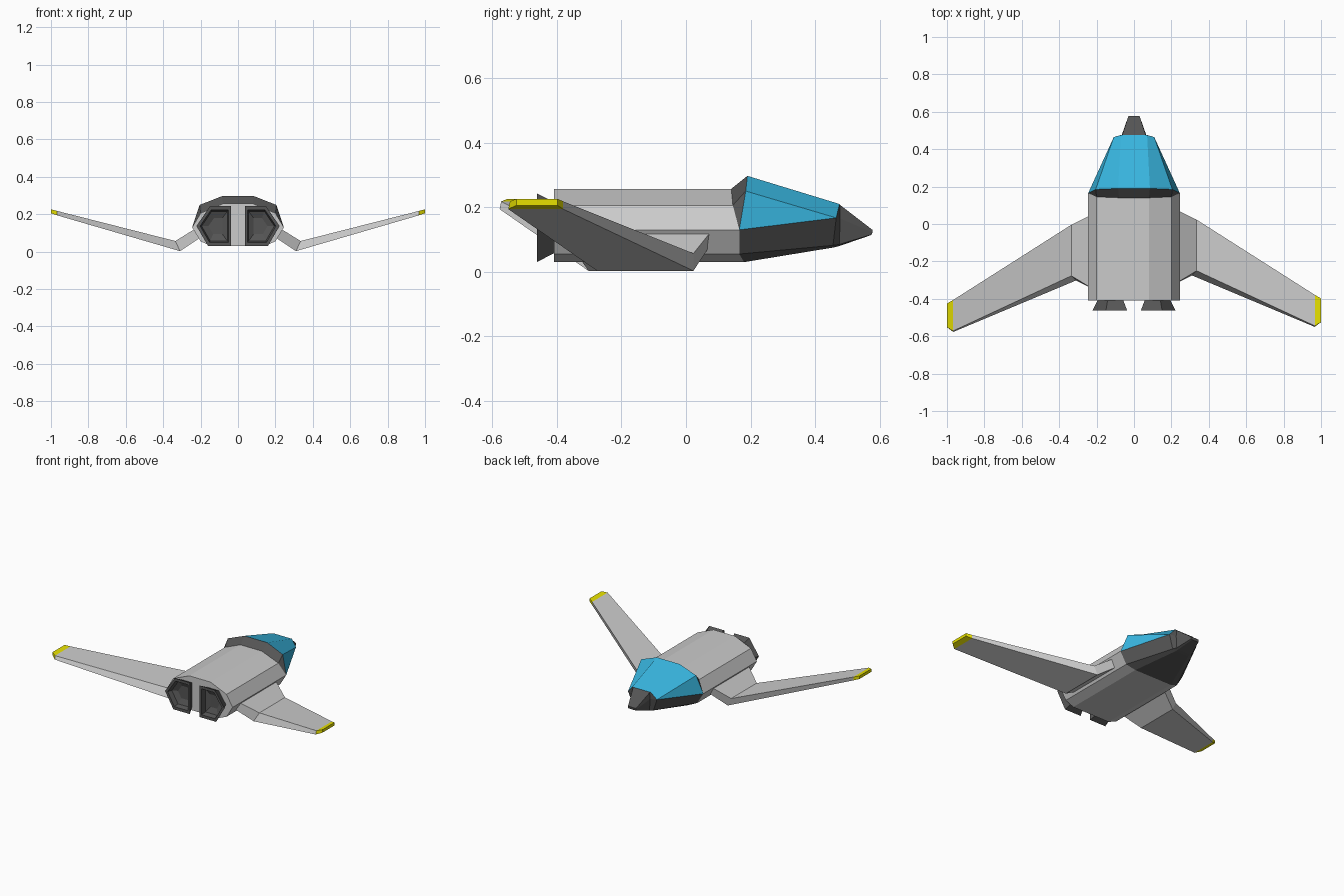
import bpy, bmesh

if "Cube" in bpy.data.objects:
    bpy.data.objects.remove(bpy.data.objects["Cube"])


def material(name, rgb):
    m = bpy.data.materials.new(name)
    m.diffuse_color = (*rgb, 1)
    m.use_nodes = True
    m.node_tree.nodes["Principled BSDF"].inputs["Base Color"].default_value = m.diffuse_color
    return m


DARK = material("dark_grey", (0.09, 0.09, 0.09))
CYAN = material("glass_cyan", (0.04, 0.47, 0.75))
YELLOW = material("tip_yellow", (0.8, 0.75, 0.0))


def loft(name, rings, mats=(), pick=None, caps=(True, True)):
    """Skin closed rings of equal point count; pick(step, segment) gives the material slot."""
    bm = bmesh.new()
    vs = [[bm.verts.new(p) for p in r] for r in rings]
    n = len(rings[0])
    for s in range(len(vs) - 1):
        for i in range(n):
            j = (i + 1) % n
            f = bm.faces.new((vs[s][i], vs[s][j], vs[s + 1][j], vs[s + 1][i]))
            f.material_index = pick(s, i) if pick else 0
    for use, ring, s in ((caps[0], vs[0], 0), (caps[1], vs[-1], len(vs) - 2)):
        if use:
            f = bm.faces.new(ring)
            f.material_index = pick(s, 0) if pick else 0
    bmesh.ops.remove_doubles(bm, verts=bm.verts, dist=0.0005)
    bmesh.ops.recalc_face_normals(bm, faces=bm.faces)
    me = bpy.data.meshes.new(name)
    bm.to_mesh(me)
    bm.free()
    for m in mats:
        me.materials.append(m)
    ob = bpy.data.objects.new(name, me)
    bpy.context.collection.objects.link(ob)
    return ob


def mirrored(half):
    return half + [(-x, y, z) for x, y, z in reversed(half)]


# Fuselage: ten-sided tube
section = [(0.08, 0.257), (0.2, 0.206), (0.245, 0.13), (0.2, 0.055), (0.14, 0.03)]
front_y = [0.14, 0.145, 0.165, 0.165, 0.18]
back = mirrored([(x, -0.408, z) for x, z in section])
front = mirrored([(x, y, z) for (x, z), y in zip(section, front_y)])
loft("fuselage", [back, front])

# Cockpit: raised collar, glass canopy above, dark hull below, stubby nose
collar = mirrored([(0.085, 0.19, 0.297), (0.205, 0.185, 0.25), (0.245, 0.165, 0.13),
                   (0.2, 0.165, 0.055), (0.14, 0.18, 0.03)])
glass_end = mirrored([(0.07, 0.475, 0.21), (0.108, 0.465, 0.167), (0.108, 0.465, 0.167),
                      (0.075, 0.455, 0.082), (0.05, 0.455, 0.075)])
nose_base = mirrored([(0.062, 0.477, 0.207), (0.065, 0.477, 0.165), (0.065, 0.477, 0.165),
                      (0.06, 0.475, 0.085), (0.045, 0.475, 0.08)])
nose_tip = mirrored([(0.03, 0.577, 0.13), (0.03, 0.577, 0.122), (0.03, 0.577, 0.122),
                     (0.03, 0.574, 0.115), (0.02, 0.574, 0.114)])
loft("cockpit", [front, collar, glass_end, nose_base, nose_tip], (DARK, CYAN),
     lambda s, i: 1 if s == 1 and i in (0, 1, 7, 8, 9) else 0, caps=(False, True))


# Wings: cranked down at the root, then swept up to a yellow tip
def wing_ring(side, shift, top, bottom, lead, trail_top, trail_bottom):
    pts = [(top[0], lead, top[1]), (top[0], trail_top, top[1]),
           (bottom[0], trail_bottom, bottom[1]), (bottom[0], lead, bottom[1])]
    return [(side * x, y + shift, z) for x, y, z in pts]


stations = [((0.22, 0.128), (0.18, 0.09), 0.08, -0.32, -0.335),
            ((0.335, 0.057), (0.31, 0.003), 0.023, -0.25, -0.275),
            ((0.968, 0.218), (0.966, 0.194), -0.38, -0.545, -0.55),
            ((1.0, 0.226), (1.0, 0.206), -0.398, -0.525, -0.525)]
for label, side, shift in (("right", 1, 0), ("left", -1, -0.027)):
    rings = [wing_ring(side, shift, *s) for s in stations]
    loft(label + "_wing", rings[:3], caps=(True, False))
    loft(label + "_wing_tip", rings[2:], (YELLOW,), caps=(False, True))

# Engines: flared five-sided nozzles with a stepped recess
nozzle = [(0.037, 0.243), (0.15, 0.243), (0.222, 0.137), (0.16, 0.03), (0.037, 0.03)]
cx, cz = 0.115, 0.137
steps = [(-0.38, 0.72), (-0.41, 0.75), (-0.462, 1.0), (-0.462, 0.82), (-0.43, 0.74), (-0.415, 0.4)]
for label, side in (("right", 1), ("left", -1)):
    loft(label + "_engine",
         [[(side * (cx + (x - cx) * k), y, cz + (z - cz) * k) for x, z in nozzle] for y, k in steps],
         (DARK,))
